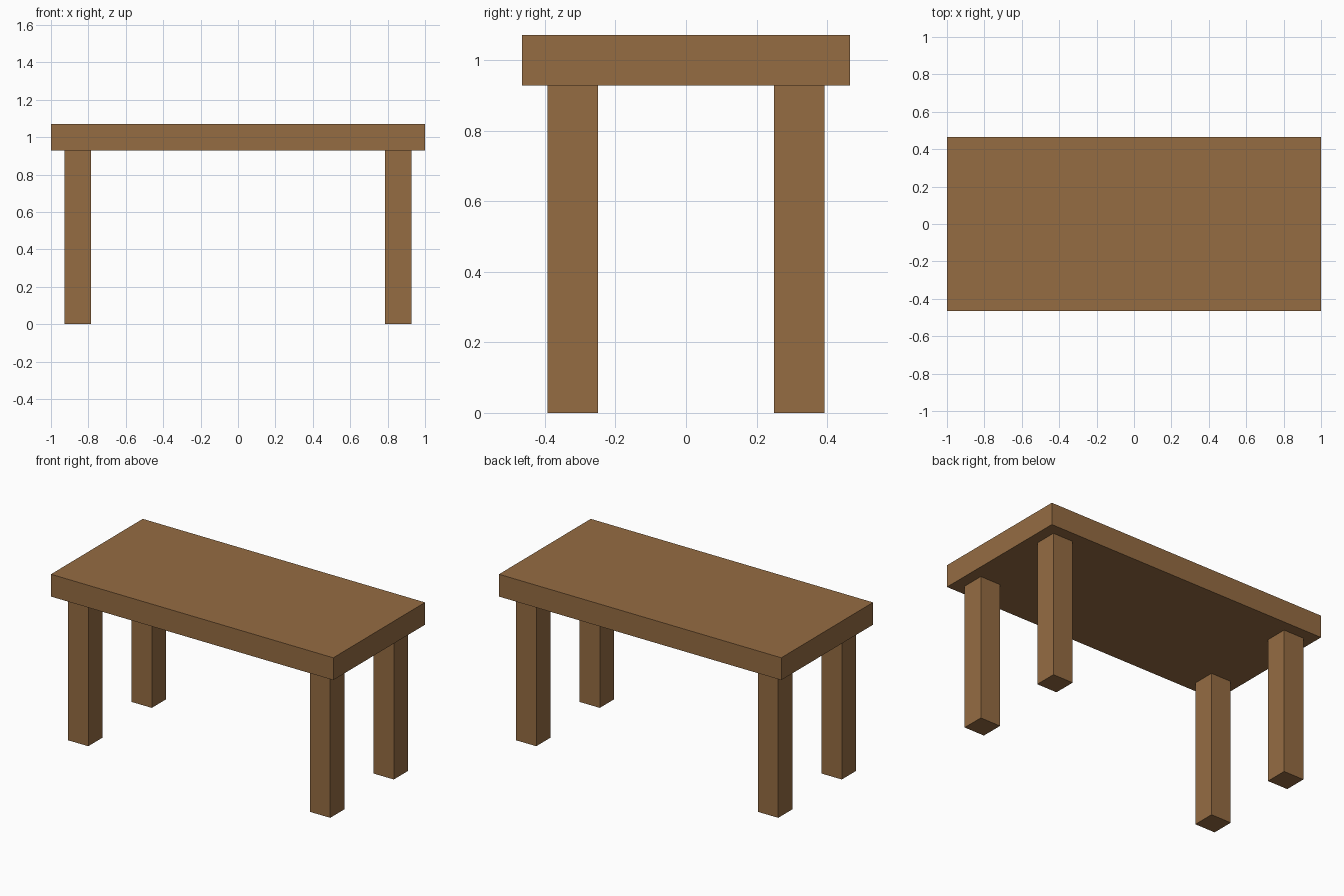
import bpy

cube = bpy.data.objects.get("Cube")
if cube:
    bpy.data.objects.remove(cube, do_unlink=True)

# Single wood colour
BROWN = (0.30, 0.15, 0.055, 1)
wood = bpy.data.materials.new("brown_wood")
wood.use_nodes = True
wood.diffuse_color = BROWN
wood.node_tree.nodes["Principled BSDF"].inputs["Base Color"].default_value = BROWN


def box(name, center, size):
    bpy.ops.mesh.primitive_cube_add(size=1, location=center)
    obj = bpy.context.object
    obj.name = obj.data.name = name
    obj.scale = size
    bpy.ops.object.transform_apply(location=False, rotation=False, scale=True)
    obj.data.materials.append(wood)
    return obj


U = 1 / 14  # proportional unit: half the leg thickness
LEG_HEIGHT = 13 * U
THICKNESS = 2 * U

# Table top
box("table_top", (0, 0, LEG_HEIGHT + THICKNESS / 2), (2, 13 * U, THICKNESS))

# Four square legs, inset from the edges
for side, sx in (("left", 1), ("right", -1)):
    for end, sy in (("front", -1), ("back", 1)):
        box(f"{end}_{side}_leg",
            (sx * 12 * U, sy * 4.5 * U, LEG_HEIGHT / 2),
            (THICKNESS, THICKNESS, LEG_HEIGHT))
